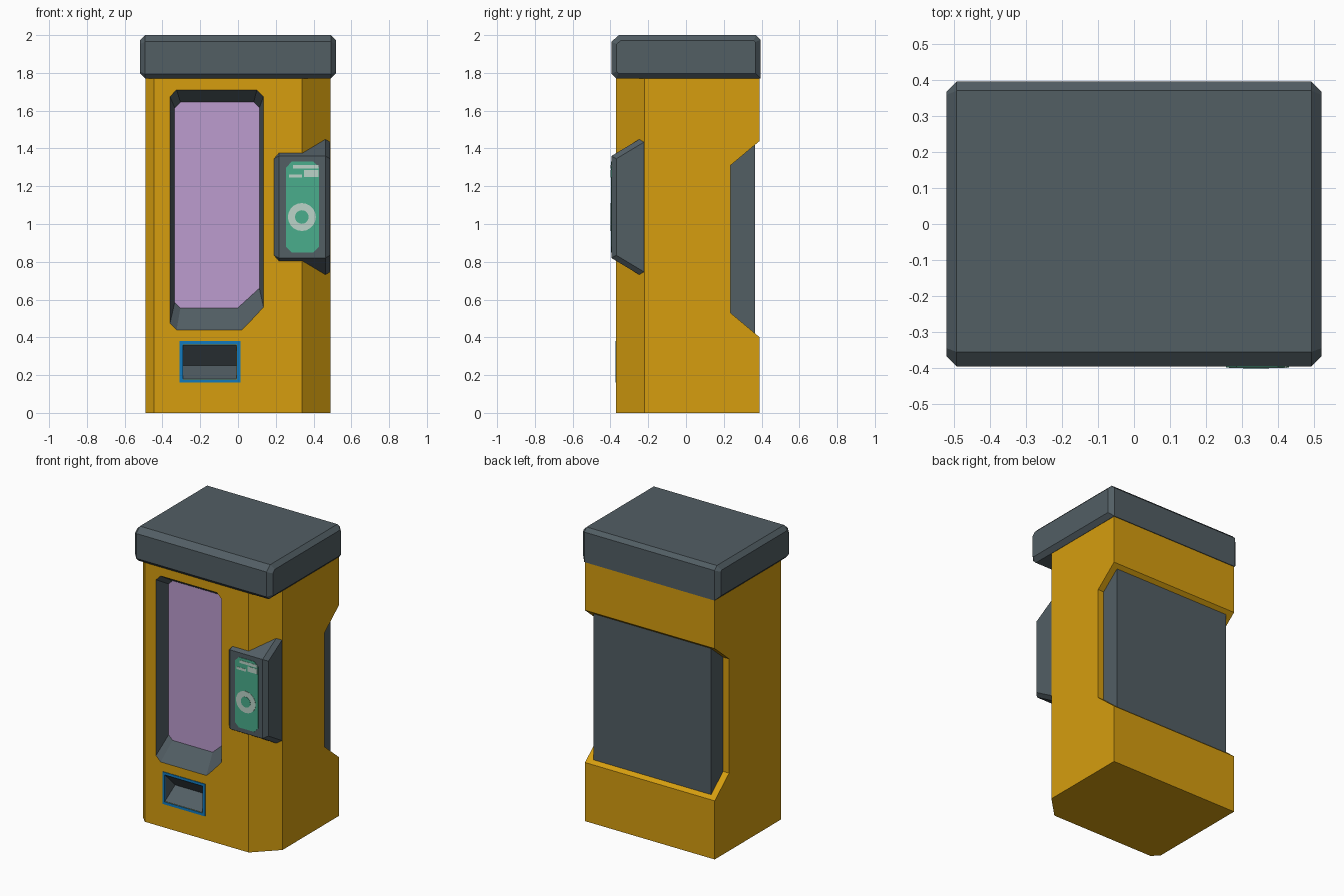
import bpy, bmesh, math

if "Cube" in bpy.data.objects:
    bpy.data.objects.remove(bpy.data.objects["Cube"])


def srgb(*c):
    return [((v / 255 + 0.055) / 1.055) ** 2.4 if v > 10 else v / 255 / 12.92 for v in c] + [1]


def material(name, *rgb):
    m = bpy.data.materials.new(name)
    m.diffuse_color = srgb(*rgb)
    m.use_nodes = True
    m.node_tree.nodes["Principled BSDF"].inputs["Base Color"].default_value = m.diffuse_color
    return m


YELLOW = material("yellow paint", 214, 158, 15)
GREY = material("slate grey", 82, 94, 100)
LILAC = material("lilac glass", 188, 156, 207)
BLUE = material("blue trim", 18, 122, 190)
GREEN = material("screen green", 74, 174, 140)
PALE = material("pale print", 188, 212, 200)


def finish(name, bm, mats):
    bmesh.ops.recalc_face_normals(bm, faces=bm.faces[:])
    me = bpy.data.meshes.new(name)
    bm.to_mesh(me)
    bm.free()
    for m in mats:
        me.materials.append(m)
    ob = bpy.data.objects.new(name, me)
    bpy.context.collection.objects.link(ob)
    return ob


def loft(name, loops, mats, axis, levels, bevel=0):
    """Join two equal outlines lying across the given axis into a closed solid."""
    place = {"x": lambda p, t: (t, p[0], p[1]),
             "y": lambda p, t: (p[0], t, p[1]),
             "z": lambda p, t: (p[0], p[1], t)}[axis]
    bm = bmesh.new()
    a, b = [[bm.verts.new(place(p, t)) for p in loop] for loop, t in zip(loops, levels)]
    n = len(a)
    caps = [bm.faces.new(a), bm.faces.new(b)]
    for i in range(n):
        bm.faces.new((a[i], a[(i + 1) % n], b[(i + 1) % n], b[i]))
    if bevel:
        bmesh.ops.recalc_face_normals(bm, faces=bm.faces[:])
        edges = [e for f in caps for e in f.edges]
        bmesh.ops.bevel(bm, geom=edges, offset=bevel, segments=1, affect="EDGES")
    return finish(name, bm, mats)


def prism(name, pts, mat, axis, lo, hi, bevel=0):
    return loft(name, (pts, pts), [mat], axis, (lo, hi), bevel)


def rect(x0, x1, z0, z1):
    return [(x0, z0), (x1, z0), (x1, z1), (x0, z1)]


def chamfered(x0, x1, z0, z1, c, cx, cz):
    """Rectangle with cut corners; the lower right cut has its own size."""
    return [(x0 + c, z0), (x1 - cx, z0), (x1, z0 + cz), (x1, z1 - c),
            (x1 - c, z1), (x0 + c, z1), (x0, z1 - c), (x0, z0 + c)]


# Cabinet body with cut front corners
FRONT, BACK = -0.37, 0.39
body = loft("cabinet_body", [[(-0.49, BACK), (-0.49, -0.325), (-0.445, FRONT),
                              (0.34, FRONT), (0.49, -0.22), (0.49, BACK)]] * 2,
            [YELLOW, GREY, LILAC], "z", (0, 1.79))

# Cutters: display window, delivery slot, rear notch
outer = chamfered(-0.36, 0.135, 0.44, 1.71, 0.035, 0.115, 0.12)
inner = chamfered(-0.335, 0.113, 0.555, 1.645, 0.03, 0.115, 0.105)
ahead = [(o[0] + 0.3 * (o[0] - i[0]), o[1] + 0.3 * (o[1] - i[1])) for o, i in zip(outer, inner)]
cutters = [
    loft("window_cutter", (ahead, inner), [YELLOW], "y", (FRONT - 0.03, FRONT + 0.1)),
    prism("slot_cutter", [(-0.40, 0.161), (-0.26, 0.25), (-0.40, 0.39)], YELLOW, "x", -0.293, -0.007),
    prism("notch_cutter", [(0.235, 0.53), (0.235, 1.31), (0.45, 1.49), (0.45, 0.35)], YELLOW, "x", -0.6, 0.6),
]
bpy.context.view_layer.objects.active = body
for c in cutters:
    mod = body.modifiers.new("cut", "BOOLEAN")
    mod.operation = "DIFFERENCE"
    mod.solver = "EXACT"
    mod.object = c
    bpy.ops.object.modifier_apply(modifier=mod.name)
for c in cutters:
    bpy.data.objects.remove(c)

# Recess walls are grey, the window pane is lilac
for f in body.data.polygons:
    f.material_index = 0
    x, y, z = f.center
    if -0.4 < x < 0.2 and FRONT + 0.005 < y < -0.2 and 0.1 < z < 1.74:
        f.material_index = 2 if abs(f.normal.y) > 0.95 and z > 0.5 else 1

# Roof cap
prism("roof_cap", [(-0.355, 2.0), (-0.395, 1.965), (-0.395, 1.795), (-0.37, 1.77),
                   (0.395, 1.77), (0.395, 1.975), (0.37, 2.0)], GREY, "x", -0.52, 0.52, 0.028)

# Rear machinery block sitting in the notch
prism("rear_block", [(0.23, 0.53), (0.23, 1.31), (0.365, 1.42), (0.365, 0.42)], GREY, "x", -0.445, 0.445)

# Control pod wrapping the front right corner
prism("control_pod", [(-0.395, 0.82), (-0.395, 1.36), (-0.19, 1.483), (-0.19, 0.697)],
      GREY, "x", 0.19, 0.488, 0.026)

# Screen with simple printed shapes
prism("screen", chamfered(0.255, 0.43, 0.85, 1.33, 0.03, 0.03, 0.03), GREEN, "y", -0.398, -0.39)


def disc(r, sides=20):
    return [(0.338 + r * math.cos(2 * math.pi * i / sides),
             1.037 + r * math.sin(2 * math.pi * i / sides)) for i in range(sides)]


prism("screen_ring", disc(0.074), PALE, "y", -0.3995, -0.395)
prism("screen_ring_centre", disc(0.036), GREEN, "y", -0.401, -0.395)
for i, r in enumerate([(0.29, 0.425, 1.293, 1.312), (0.35, 0.425, 1.25, 1.285), (0.27, 0.34, 1.245, 1.262)]):
    prism(f"screen_bar_{i + 1}", rect(*r), PALE, "y", -0.3995, -0.395)

# Blue trim around the delivery slot
X0, X1, Z0, Z1, W = -0.31, 0.012, 0.16, 0.38, 0.018
for side, r in {"left": (X0, X0 + W, Z0, Z1), "right": (X1 - W, X1, Z0, Z1),
                "bottom": (X0 + W, X1 - W, Z0, Z0 + W), "top": (X0 + W, X1 - W, Z1 - W, Z1)}.items():
    prism("slot_trim_" + side, rect(*r), BLUE, "y", FRONT - 0.004, FRONT + 0.004)
